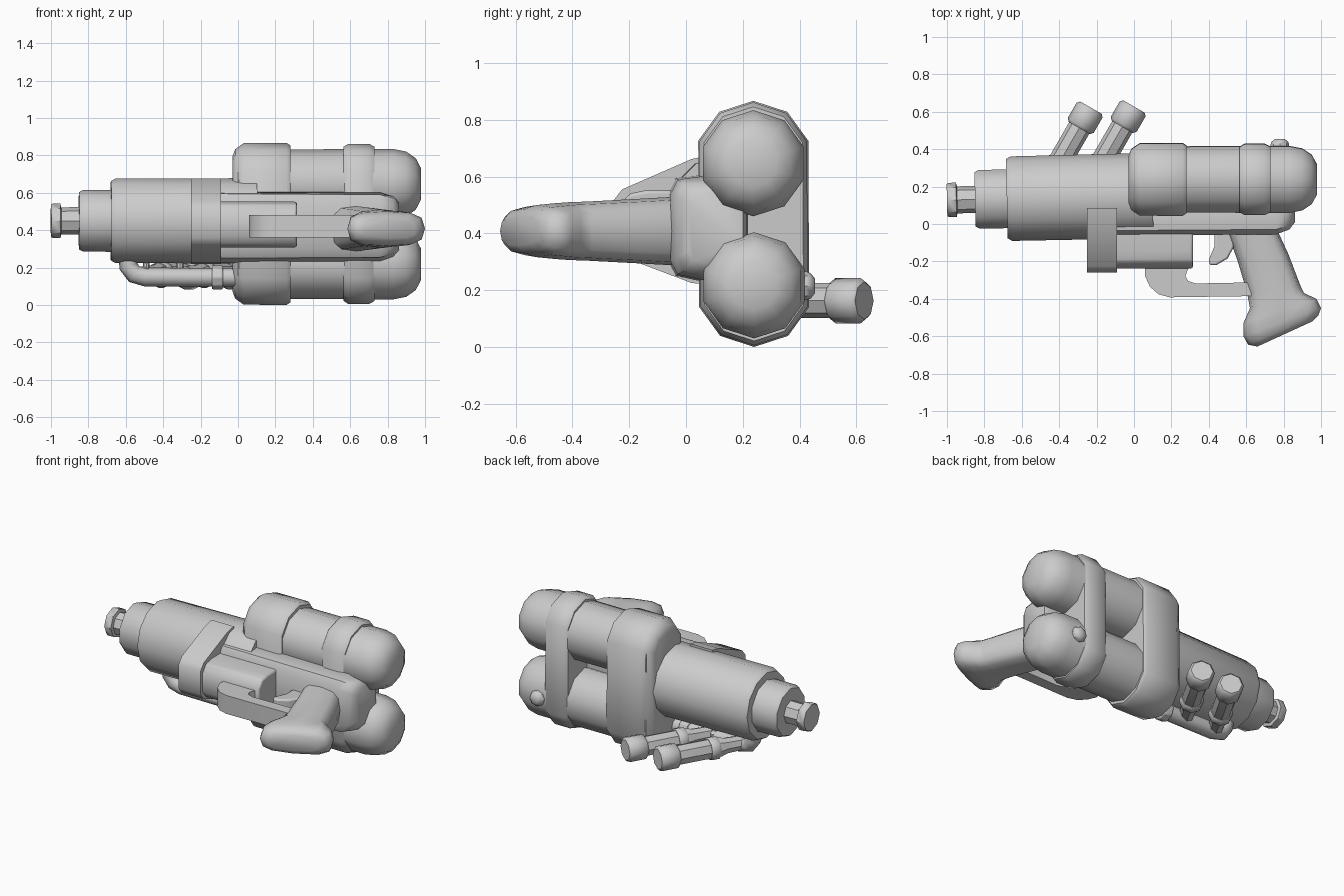
import bpy, bmesh, math
from mathutils import Vector

if "Cube" in bpy.data.objects:
    bpy.data.objects.remove(bpy.data.objects["Cube"])


def finish(name, bm, bevel=0, angle=42, seg=2):
    bmesh.ops.recalc_face_normals(bm, faces=bm.faces)
    me = bpy.data.meshes.new(name)
    bm.to_mesh(me)
    bm.free()
    ob = bpy.data.objects.new(name, me)
    bpy.context.collection.objects.link(ob)
    if bevel:
        m = ob.modifiers.new("bevel", "BEVEL")
        m.width, m.segments, m.limit_method = bevel, seg, "ANGLE"
        m.angle_limit = math.radians(40)
    bpy.ops.object.select_all(action="DESELECT")
    ob.select_set(True)
    bpy.context.view_layer.objects.active = ob
    bpy.ops.object.shade_smooth_by_angle(angle=math.radians(angle))
    return ob


def loft(name, rings, **kw):
    bm = bmesh.new()
    vs = [[bm.verts.new(p) for p in r] for r in rings]
    n = len(vs[0])
    for a, b in zip(vs, vs[1:]):
        for i in range(n):
            bm.faces.new((a[i], a[(i + 1) % n], b[(i + 1) % n], b[i]))
    bm.faces.new(vs[0])
    bm.faces.new(vs[-1])
    return finish(name, bm, **kw)


def ring(c, d, r, sides):
    """Circle around c, perpendicular to d, with a corner at the top."""
    d = Vector(d).normalized()
    up = Vector((0, 0, 1)) if abs(d.z) < 0.95 else Vector((0, 1, 0))
    u = (up - d * up.dot(d)).normalized()
    w = d.cross(u)
    t = [2 * math.pi * i / sides for i in range(sides)]
    return [Vector(c) + r * (math.cos(a) * u + math.sin(a) * w) for a in t]


def lathe(name, origin, d, profile, sides, **kw):
    dv = Vector(d).normalized()
    return loft(name, [ring(Vector(origin) + dv * s, d, r, sides) for s, r in profile], **kw)


def prism(name, outline, axis, lo, hi, **kw):
    f = (lambda p, h: (p[0], p[1], h)) if axis == "z" else (lambda p, h: (h, p[0], p[1]))
    return loft(name, [[f(p, h) for p in outline] for h in (lo, hi)], **kw)


def hull(name, pts, **kw):
    bm = bmesh.new()
    for p in pts:
        bm.verts.new(p)
    res = bmesh.ops.convex_hull(bm, input=bm.verts)
    junk = [v for v in res["geom_interior"] if isinstance(v, bmesh.types.BMVert)]
    bmesh.ops.delete(bm, geom=junk, context="VERTS")
    bmesh.ops.dissolve_limit(bm, angle_limit=0.02, verts=bm.verts, edges=bm.edges)
    return finish(name, bm, **kw)


# Barrel and stepped nozzle, very slightly tilted
lathe("barrel", (-1, 0.128, 0.45), (1, 0.022, 0),
      [(0.32, 0.212), (0.345, 0.226), (1.1, 0.228)], 12)
lathe("barrel_tip", (-1, 0.128, 0.45), (1, 0.022, 0),
      [(0.15, 0.153), (0.17, 0.164), (0.35, 0.166)], 10)
lathe("nozzle", (-1, 0.128, 0.45), (1, 0.022, 0),
      [(0, 0.086), (0.01, 0.092), (0.05, 0.092), (0.055, 0.072), (0.2, 0.074)], 8)

# Two tanks
UP, LOW = (0.237, 0.655), (0.24, 0.204)
for name, (y, z) in (("upper_tank", UP), ("lower_tank", LOW)):
    zc = 0.647 if z > 0.4 else 0.217
    lathe(name, (0, y, zc), (1, 0, 0),
          [(0, 0.184), (0.83, 0.187), (0.90, 0.173), (0.95, 0.138), (0.978, 0.085)], 10)

# Clamp and strap that wrap both tanks
for name, secs in (("front_clamp", [(-0.03, 0.13), (-0.015, 0.17), (0.03, 0.202),
                                    (0.26, 0.204), (0.28, 0.19)]),
                   ("rear_strap", [(0.565, 0.183), (0.59, 0.199), (0.70, 0.199), (0.73, 0.183)])):
    hull(name, [p for x, r in secs for y, z in (UP, LOW)
                for p in ring((x, y, z + (0.008 if z > 0.4 else 0)), (1, 0, 0), r, 10)])

# Main body under the tanks, chamfered at the rear
sect = [(-0.062, 0.30), (-0.062, 0.54), (-0.035, 0.595), (0.08, 0.61),
        (0.22, 0.52), (0.22, 0.33), (0.08, 0.225), (-0.035, 0.25)]
body_rings = []
for x, k, dy in ((-0.1, 1, 0), (0.76, 0.97, 0.005), (0.83, 0.86, 0.025), (0.86, 0.68, 0.05)):
    body_rings.append([(x, 0.08 + (y - 0.08) * k + dy * 0.5, 0.42 + (z - 0.42) * k) for y, z in sect])
loft("body", body_rings)

# Bracket joining barrel and fore grip
prism("bracket", [(-0.26, 0.36), (-0.26, 0.51), (-0.225, 0.555), (0.02, 0.662), (0.085, 0.675),
                  (0.085, 0.22), (0.02, 0.225), (-0.225, 0.318)], "x", -0.25, -0.09)

# Fore grip
prism("fore_grip", [(-0.238, 0.37), (-0.238, 0.49), (-0.2, 0.54), (-0.14, 0.552), (0.0, 0.552),
                    (0.0, 0.308), (-0.14, 0.308), (-0.2, 0.32)], "x", -0.12, 0.315, bevel=0.012)

# Trigger guard and trigger
prism("trigger_guard", [(0.06, -0.2), (0.06, -0.28), (0.085, -0.335), (0.13, -0.375), (0.19, -0.392),
                        (0.66, -0.385), (0.64, -0.312), (0.33, -0.318), (0.29, -0.305),
                        (0.275, -0.28), (0.285, -0.25), (0.31, -0.2)], "z", 0.36, 0.48)
prism("trigger", [(0.43, -0.04), (0.43, -0.12), (0.40, -0.19), (0.405, -0.22), (0.44, -0.22),
                  (0.50, -0.185), (0.53, -0.13), (0.55, -0.04)], "z", 0.385, 0.455, bevel=0.01)


# Hand grip: rounded sections given by front point, back point and half thickness
def oval(x0, y0, x1, y1, hz):
    a, b = Vector((x0, y0, 0.408)), Vector((x1, y1, 0.408))
    out = []
    for i in range(12):
        t = 2 * math.pi * i / 12
        c, s = math.cos(t), math.sin(t)
        c, s = (math.copysign(abs(v) ** 0.65, v) for v in (c, s))
        out.append((a + b) / 2 + (b - a) / 2 * c + Vector((0, 0, hz * s)))
    return out


loft("hand_grip", [oval(*s) for s in (
    (0.49, -0.02, 0.76, -0.02, 0.122), (0.555, -0.2, 0.825, -0.16, 0.113),
    (0.605, -0.37, 0.89, -0.33, 0.104), (0.62, -0.45, 0.91, -0.37, 0.102),
    (0.585, -0.53, 0.975, -0.40, 0.098), (0.585, -0.60, 1.0, -0.45, 0.092),
    (0.61, -0.645, 0.985, -0.49, 0.078), (0.66, -0.655, 0.955, -0.52, 0.05))], angle=50)

# Two angled capped canisters below the barrel, each hung from a strut
DIR = Vector((0.5, 0.866, 0))
for tag, ex, ey, sx in (("left", -0.23, 0.622, -0.49), ("right", 0.0, 0.628, -0.31)):
    end = Vector((ex, ey, 0.163))
    lathe("canister_" + tag, end, -DIR, [(0.05, 0.062), (0.40, 0.062), (0.44, 0.05), (0.56, 0.045)], 8)
    lathe("canister_cap_" + tag, end, -DIR,
          [(0, 0.066), (0.015, 0.08), (0.11, 0.08), (0.125, 0.066)], 8)
    lathe("canister_collar_" + tag, end, -DIR,
          [(0.33, 0.066), (0.34, 0.073), (0.38, 0.073), (0.39, 0.066)], 8)
    lathe("strut_" + tag, (sx, 0.15, 0.14), (0, 0, 1),
          [(0, 0.035), (0.04, 0.035), (0.055, 0.018), (0.13, 0.018)], 8)

# Feed pipe bending from the barrel to the lower clamp
path = [(-0.59, 0.26), (-0.585, 0.205), (-0.555, 0.165), (-0.50, 0.15), (-0.2, 0.148), (0.0, 0.148)]
rings = []
for i, (x, z) in enumerate(path):
    a, b = path[max(i - 1, 0)], path[min(i + 1, len(path) - 1)]
    d = Vector((b[0] - a[0], 0, b[1] - a[1])).normalized()
    u = Vector((-d.z, 0, d.x))
    rings.append([Vector((x, 0.14, z)) + 0.05 * (math.cos(k * math.pi / 4) * u +
                  math.sin(k * math.pi / 4) * Vector((0, 1, 0))) for k in range(8)])
loft("feed_pipe", rings, angle=50)
lathe("pipe_collar", (-0.14, 0.14, 0.148), (1, 0, 0), [(0, 0.066), (0.06, 0.066)], 8, bevel=0.008)

# Valve knob on the back of the lower tank
lathe("valve_knob", (0.78, 0.39, 0.215), (0, 1, 0),
      [(0, 0.05), (0.035, 0.05), (0.05, 0.044), (0.065, 0.025)], 8)
